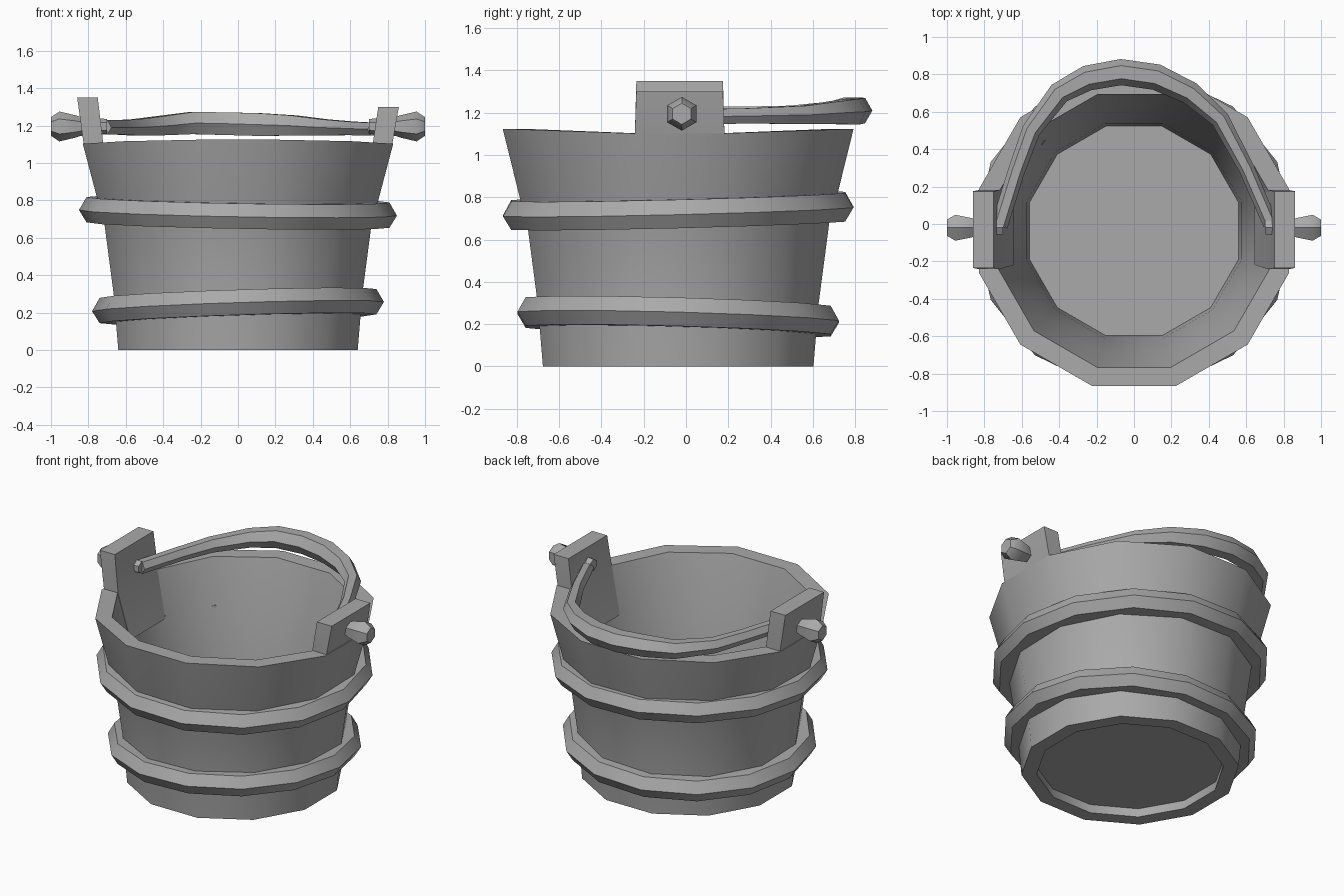
import bpy, bmesh, math
from mathutils import Vector

if "Cube" in bpy.data.objects:
    bpy.data.objects.remove(bpy.data.objects["Cube"])

grey = bpy.data.materials.new("plain grey")
grey.diffuse_color = (0.4, 0.4, 0.4, 1)
grey.use_nodes = True
grey.node_tree.nodes["Principled BSDF"].inputs["Base Color"].default_value = grey.diffuse_color
CY = -0.037  # bucket axis sits slightly forward


def loft(name, rings, closed=False, cap=True, angle=45):
    """Skin a list of equal-length point rings into one mesh object."""
    bm = bmesh.new()
    vs = [[bm.verts.new(p) for p in ring] for ring in rings]
    n, m = len(vs[0]), len(vs)
    for i in range(m if closed else m - 1):
        a, b = vs[i], vs[(i + 1) % m]
        for j in range(n):
            k = (j + 1) % n
            bm.faces.new((a[j], a[k], b[k], b[j]))
    if cap and not closed:
        bm.faces.new(vs[0][::-1])
        bm.faces.new(vs[-1])
    bmesh.ops.recalc_face_normals(bm, faces=bm.faces)
    me = bpy.data.meshes.new(name)
    bm.to_mesh(me)
    bm.free()
    me.materials.append(grey)
    me.shade_smooth()
    me.set_sharp_from_angle(angle=math.radians(angle))
    ob = bpy.data.objects.new(name, me)
    bpy.context.collection.objects.link(ob)
    return ob


def ring(r, z, sides, tilt_x=0, tilt_y=0, wave=0):
    pts = []
    for i in range(sides):
        a = math.radians(-90) + (i + 0.5) * math.tau / sides
        x, y = r * math.cos(a), r * math.sin(a)
        pts.append((x, y + CY, z + tilt_x * x + tilt_y * y + wave * abs(math.sin(a))))
    return pts


# Bucket wall: outer profile, rim, inner profile (flat-to-flat radii)
c = math.cos(math.pi / 12)
outer = [(0.64, 0), (0.665, 0.3), (0.715, 0.68), (0.75, 0.8), (0.83, 1.095)]
inner = [(0.73, 1.095), (0.64, 0.75), (0.575, 0.3), (0.55, 0)]
loft("bucket_wall", [ring(r / c, z, 12, wave=0.03 if z > 1 else 0)
                     for r, z in outer + inner], closed=True)

# Recessed floor
loft("bucket_floor", [ring(0.575 / c, z, 12) for z in (0.06, 0.12)])


# Slightly tilted hoops with a pointed outer edge
def hoop(name, r, z, r_in, tx, ty):
    prof = [(r_in, -0.07), (r - 0.04, -0.07), (r, -0.005), (r - 0.04, 0.065), (r_in, 0.065)]
    loft(name, [ring(a, z + b, 14, tx, ty) for a, b in prof], closed=True, angle=40)


hoop("upper_hoop", 0.85, 0.738, 0.69, -0.018, 0.025)
hoop("lower_hoop", 0.78, 0.237, 0.62, 0.032, -0.028)

# Ears rising from the wall, and the pegs through them
for side, top, name in ((-1, 1.35, "left"), (1, 1.30, "right")):
    rows = []
    for z, xo, xi, w in ((0.8, 0.735, 0.645, 0.19), (1.1, 0.825, 0.72, 0.212),
                         (top, 0.86, 0.75, 0.205)):
        rows.append([(side * xo, -0.03 - w, z), (side * xi, -0.03 - w, z),
                     (side * xi, -0.03 + w, z), (side * xo, -0.03 + w, z)])
    loft(name + "_ear", rows, angle=30)
    peg = []
    for x, r in ((0.70, 0.04), (0.84, 0.05), (0.87, 0.06), (0.955, 0.08), (1.0, 0.05)):
        peg.append([(side * x, -0.02 + r * math.cos(i * math.tau / 6 + math.pi / 6),
                     1.195 + r * math.sin(i * math.tau / 6 + math.pi / 6)) for i in range(6)])
    loft(name + "_peg", peg, angle=50)

# Handle folded back over the rear rim, thicker at the grip
path = [(-0.72, -0.01, 1.19, 0.045), (-0.63, 0.28, 1.19, 0.045), (-0.55, 0.50, 1.19, 0.05),
        (-0.40, 0.70, 1.20, 0.06), (-0.25, 0.78, 1.213, 0.068), (-0.07, 0.812, 1.21, 0.07),
        (0.12, 0.785, 1.205, 0.07), (0.30, 0.70, 1.20, 0.062), (0.46, 0.56, 1.19, 0.05),
        (0.60, 0.30, 1.185, 0.042), (0.73, 0.0, 1.18, 0.04)]
rings = []
for i, (x, y, z, r) in enumerate(path):
    p0, p1 = Vector(path[max(i - 1, 0)][:3]), Vector(path[min(i + 1, len(path) - 1)][:3])
    t = (p1 - p0).normalized()
    side = Vector((0, 0, 1)).cross(t).normalized()
    up = t.cross(side)
    rings.append([Vector((x, y, z)) + r * (side * math.cos(k * math.tau / 6)
                                           + up * math.sin(k * math.tau / 6)) for k in range(6)])
loft("handle", rings, angle=50)
